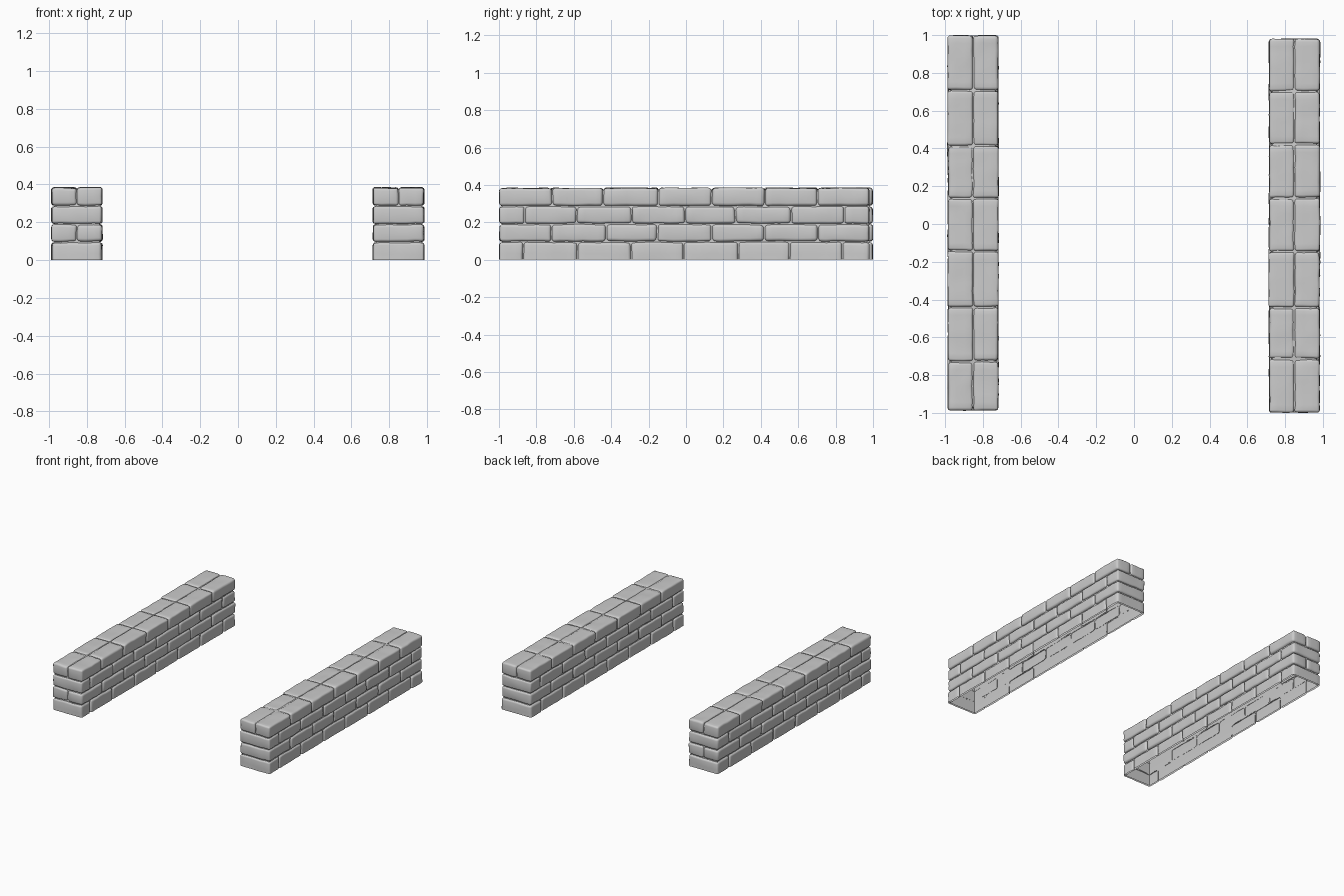
import bpy, bmesh, random
from mathutils import Vector, noise

random.seed(4)
cube = bpy.data.objects.get("Cube")
if cube:
    bpy.data.objects.remove(cube, do_unlink=True)

stone = bpy.data.materials.new("pale_grey_stone")
stone.use_nodes = True
GREY = (0.6, 0.6, 0.6, 1)
stone.diffuse_color = GREY
stone.node_tree.nodes["Principled BSDF"].inputs["Base Color"].default_value = GREY

HEIGHT, COURSE, PITCH, GAP = 0.382, 0.0955, 0.284, 0.003


def box(bm, lo, hi):
    """Axis-aligned box; returns its vertices."""
    verts = bmesh.ops.create_cube(bm, size=1)["verts"]
    lo, hi = Vector(lo), Vector(hi)
    for v in verts:
        v.co = Vector([a + (b - a) * (c + 0.5) for a, b, c in zip(lo, hi, v.co)])
    return verts


def finish(bm, name, angle):
    mesh = bpy.data.meshes.new(name)
    bmesh.ops.recalc_face_normals(bm, faces=bm.faces)
    bm.to_mesh(mesh)
    bm.free()
    mesh.materials.append(stone)
    obj = bpy.data.objects.new(name, mesh)
    bpy.context.collection.objects.link(obj)
    bpy.ops.object.select_all(action="DESELECT")
    obj.select_set(True)
    bpy.context.view_layer.objects.active = obj
    bpy.ops.object.shade_smooth_by_angle(angle=angle)


def slice_mesh(bm, point, normal, clear=False):
    geom = bm.verts[:] + bm.edges[:] + bm.faces[:]
    bmesh.ops.bisect_plane(bm, geom=geom, plane_co=point, plane_no=normal,
                           clear_inner=clear)


def add_brick(target, lo, hi):
    """One worn stone: rounded box, cut into short lengths and roughened."""
    bm = bmesh.new()
    box(bm, lo, hi)
    bmesh.ops.bevel(bm, geom=bm.edges[:], offset=random.uniform(0.012, 0.017),
                    segments=3, profile=0.5, affect="EDGES")
    steps = max(2, round((hi[1] - lo[1]) / 0.04))
    for i in range(1, steps):
        slice_mesh(bm, (0, lo[1] + (hi[1] - lo[1]) * i / steps, 0), (0, 1, 0))
    wide = max(2, round((hi[0] - lo[0]) / 0.045))
    for i in range(1, wide):
        slice_mesh(bm, (lo[0] + (hi[0] - lo[0]) * i / wide, 0, 0), (1, 0, 0))
    slice_mesh(bm, (0, 0, (lo[2] + hi[2]) / 2), (0, 0, 1))
    for v in bm.verts:
        v.co += noise.noise_vector(v.co * 14) * 0.004
    slice_mesh(bm, (0, 0, 0), (0, 0, 1), clear=True)
    mesh = bpy.data.meshes.new("temporary_brick")
    bm.to_mesh(mesh)
    bm.free()
    target.from_mesh(mesh)
    bpy.data.meshes.remove(mesh)


def build_wall(name, x0, x1, y0, y1, split_courses):
    mid = (x0 + x1) / 2
    bm = bmesh.new()
    for row in range(4):
        # Running bond: alternate courses shift by half a stone
        first = -0.72 if row % 2 else -0.865
        joints = [y0] + [first + PITCH * i + random.uniform(-0.008, 0.008)
                         for i in range(7) if first + PITCH * i < y1 - 0.05] + [y1]
        lanes = [(x0, mid), (mid, x1)] if row in split_courses else [(x0, x1)]
        bottom = row * COURSE + GAP if row else -0.03
        for a, b in zip(joints, joints[1:]):
            for left, right in lanes:
                # Only the joint sides of a stone are pulled in
                w = random.uniform(-0.003, 0.002)
                lo = (left + (GAP / 2 if left == mid else w),
                      a + (GAP if a > y0 else 0), bottom)
                hi = (right - (GAP / 2 if right == mid else w),
                      b - (GAP if b < y1 else 0), (row + 1) * COURSE - (GAP if row < 3 else w))
                add_brick(bm, lo, hi)

    # Keep the outer skin only, so the wall is hollow and open underneath
    def depth(p):
        return min(p.x - x0, x1 - p.x, p.y - y0, y1 - p.y, HEIGHT - p.z)

    buried = [f for f in bm.faces if depth(f.calc_center_median()) > 0.024]
    bmesh.ops.delete(bm, geom=buried, context="FACES")
    finish(bm, name + "_stones", 0.9)

    # Mortar shell that closes the joints
    bm = bmesh.new()
    d = 0.013
    verts = box(bm, (x0 + d, y0 + d, 0), (x1 - d, y1 - d, HEIGHT - 0.007))
    base = [f for f in bm.faces if all(v.co.z < 0.001 for v in f.verts)]
    rim = [e for e in bm.edges if all(v.co.z > 0.1 for v in e.verts)]
    bmesh.ops.delete(bm, geom=base, context="FACES_ONLY")
    bmesh.ops.bevel(bm, geom=rim, offset=0.014, segments=2, profile=0.5, affect="EDGES")
    finish(bm, name + "_mortar", 0.6)


build_wall("right_wall", -0.984, -0.72, -0.987, 0.998, (1, 3))
build_wall("left_wall", 0.716, 0.982, -0.998, 0.98, (3,))
